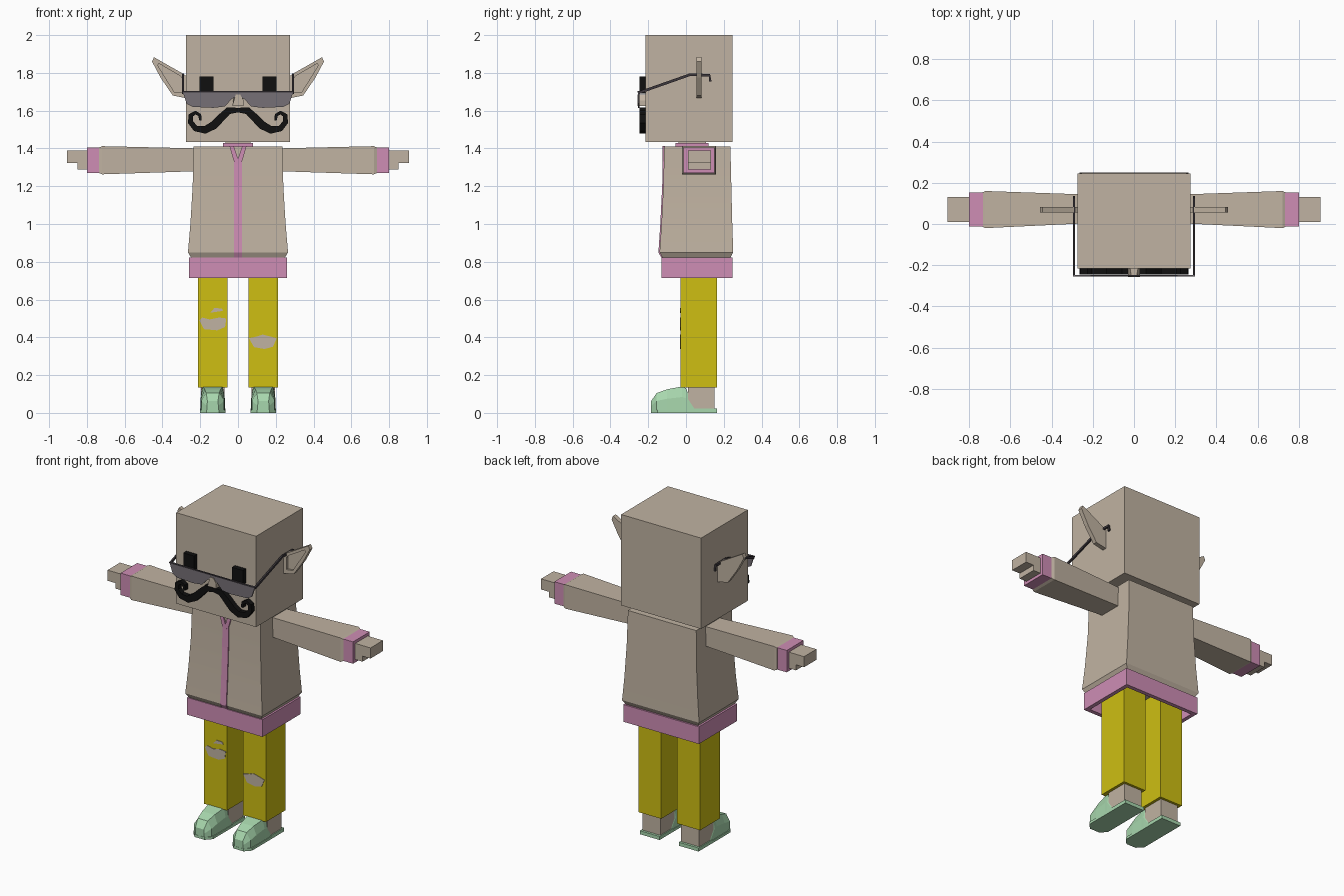
import bpy
import bmesh
import math
from mathutils import Vector

cube = bpy.data.objects.get("Cube")
if cube:
    bpy.data.objects.remove(cube, do_unlink=True)


def material(name, r, g, b):
    m = bpy.data.materials.new(name)
    m.use_nodes = True
    m.diffuse_color = (r, g, b, 1)
    m.node_tree.nodes["Principled BSDF"].inputs["Base Color"].default_value = (r, g, b, 1)
    return m


TAN = material("tan", 0.53, 0.45, 0.36)
PINK = material("pink", 0.62, 0.27, 0.46)
YELLOW = material("yellow", 0.62, 0.52, 0.006)
MINT = material("mint", 0.39, 0.68, 0.42)
BLACK = material("black", 0.005, 0.005, 0.005)
LENS = material("lens_grey", 0.18, 0.16, 0.18)
FRAME = material("frame_grey", 0.045, 0.038, 0.045)


def loft(name, rings, mat, cyclic=False):
    """Skin a row of equal rings; cap the ends unless the row closes on itself."""
    bm = bmesh.new()
    vs = [[bm.verts.new(p) for p in ring] for ring in rings]
    n = len(vs[0])
    pairs = list(zip(vs, vs[1:]))
    if cyclic:
        pairs.append((vs[-1], vs[0]))
    else:
        bm.faces.new(vs[0])
        bm.faces.new(vs[-1])
    for a, b in pairs:
        for i in range(n):
            j = (i + 1) % n
            bm.faces.new((a[i], a[j], b[j], b[i]))
    bmesh.ops.recalc_face_normals(bm, faces=bm.faces)
    mesh = bpy.data.meshes.new(name)
    bm.to_mesh(mesh)
    bm.free()
    mesh.materials.append(mat)
    obj = bpy.data.objects.new(name, mesh)
    bpy.context.collection.objects.link(obj)
    return obj


def rect_xy(x0, x1, y0, y1, z):
    return [(x0, y0, z), (x1, y0, z), (x1, y1, z), (x0, y1, z)]


def rect_yz(x, y0, y1, z0, z1):
    return [(x, y0, z0), (x, y1, z0), (x, y1, z1), (x, y0, z1)]


def box(name, x0, x1, y0, y1, z0, z1, mat):
    return loft(name, [rect_xy(x0, x1, y0, y1, z) for z in (z0, z1)], mat)


def outline(pts, y, s=1):
    return [(s * x, y, z) for x, z in pts]


def plate(name, pts, y0, y1, mat, s=1):
    return loft(name, [outline(pts, y0, s), outline(pts, y1, s)], mat)


def ribbon(name, path, widths, place, d0, d1, mat):
    """Flat strip along a 2D path; place maps (u, v, depth) to a 3D point."""
    pts = [Vector(p) for p in path]
    rings = []
    for i, p in enumerate(pts):
        t = (pts[min(i + 1, len(pts) - 1)] - pts[max(i - 1, 0)]).normalized()
        side = Vector((-t.y, t.x)) * widths[i]
        a, b = p + side, p - side
        rings.append([place(a.x, a.y, d0), place(b.x, b.y, d0),
                      place(b.x, b.y, d1), place(a.x, a.y, d1)])
    return loft(name, rings, mat)


# Head, neck and collar
box("head", -0.275, 0.275, -0.215, 0.245, 1.435, 2.0, TAN)
box("neck", -0.065, 0.065, -0.04, 0.105, 1.38, 1.44, TAN)
loft("collar", [rect_xy(-0.08, 0.08, -0.055, 0.12, 1.4),
                rect_xy(-0.08, 0.08, -0.055, 0.12, 1.428),
                rect_xy(-0.065, 0.065, -0.04, 0.105, 1.428),
                rect_xy(-0.065, 0.065, -0.04, 0.105, 1.4)], PINK, cyclic=True)

# Flared jacket: height, half width, front, back
levels = [(0.822, 0.248, -0.125, 0.235), (0.85, 0.265, -0.14, 0.25),
          (1.0, 0.252, -0.13, 0.245), (1.2, 0.24, -0.12, 0.24),
          (1.41, 0.235, -0.115, 0.235)]
jacket = loft("jacket", [rect_xy(-w, w, f, b, z) for z, w, f, b in levels], TAN)
bpy.ops.object.select_all(action="DESELECT")
jacket.select_set(True)
bpy.context.view_layer.objects.active = jacket
bpy.ops.object.shade_smooth_by_angle(angle=math.radians(15))
stripe = levels[:-1] + [(1.34, 0.235, -0.117, 0.235)]
loft("front_stripe", [rect_xy(-0.021, 0.021, f - 0.006, f + 0.01, z)
                      for z, w, f, b in stripe], PINK)

# Hem band, open underneath
hem = (-0.26, 0.26, -0.13, 0.245)
inner = (-0.235, 0.235, -0.105, 0.22)
loft("hem_band", [rect_xy(*hem, 0.715), rect_xy(*hem, 0.822),
                  rect_xy(*inner, 0.822), rect_xy(*inner, 0.715)], PINK, cyclic=True)

# Nose, wider at its base
loft("nose", [[(-0.03, y, 1.625), (0.03, y, 1.625), (0.03, y, 1.655),
               (w, y, 1.685), (-w, y, 1.685)] for y, w in ((-0.21, 0.02), (-0.258, 0.012))], TAN)

# Outlines shared by both sides
ear_outer = [(0.27, 1.665), (0.345, 1.68), (0.41, 1.775), (0.455, 1.86),
             (0.445, 1.883), (0.29, 1.795), (0.27, 1.78)]
ear_inner = [(0.295, 1.695), (0.338, 1.7), (0.385, 1.775), (0.425, 1.84),
             (0.42, 1.85), (0.305, 1.783), (0.295, 1.77)]
lens = [(0.0, 1.672), (0.03, 1.665), (0.07, 1.622), (0.13, 1.615), (0.24, 1.62),
        (0.272, 1.637), (0.295, 1.705), (0.0, 1.698)]
moustache = [(0.0, 1.603), (0.05, 1.6), (0.09, 1.562), (0.13, 1.522), (0.175, 1.498),
             (0.225, 1.506), (0.252, 1.54), (0.25, 1.575), (0.225, 1.59),
             (0.203, 1.577), (0.198, 1.548)]
thickness = [0.012, 0.019, 0.021, 0.022, 0.02, 0.016, 0.014, 0.012, 0.01, 0.009, 0.006]
temple = [(-0.25, 1.695), (0.02, 1.79), (0.125, 1.788), (0.128, 1.755)]
# Shoe: depth, toe-side half widths at bottom, middle and top, top height
shoe = [(-0.185, 0.03, 0.03, 0.028, 0.062), (-0.155, 0.06, 0.06, 0.034, 0.105),
        (-0.1, 0.064, 0.062, 0.042, 0.125), (-0.02, 0.064, 0.062, 0.052, 0.14),
        (0.0, 0.064, 0.064, 0.055, 0.13), (0.045, 0.064, 0.064, 0.062, 0.022)]

for side, s in (("left", 1), ("right", -1)):
    def put(name, x0, x1, y0, y1, z0, z1, mat):
        box(side + "_" + name, *sorted((s * x0, s * x1)), y0, y1, z0, z1, mat)

    # Face
    put("eye", 0.13, 0.205, -0.245, -0.21, 1.69, 1.78, BLACK)
    ribbon(side + "_moustache", moustache, thickness,
           lambda u, v, d: (s * u, d, v), -0.245, -0.213, BLACK)

    # Ear with a hollow front
    plate(side + "_ear_back", ear_outer, 0.068, 0.082, TAN, s)
    loft(side + "_ear_rim", [outline(ear_outer, 0.055, s), outline(ear_outer, 0.069, s),
                             outline(ear_inner, 0.069, s), outline(ear_inner, 0.055, s)],
         TAN, cyclic=True)

    # Glasses
    plate(side + "_lens", lens, -0.254, -0.247, LENS, s)
    put("glasses_bar", 0.0, 0.295, -0.2555, -0.2465, 1.696, 1.703, FRAME)
    ribbon(side + "_glasses_arm", temple, [0.007] * 4,
           lambda u, v, d: (s * d, u, v), 0.286, 0.296, FRAME)

    # Collar flap
    plate(side + "_collar_flap", [(0.0, 1.31), (0.0, 1.345), (0.022, 1.412), (0.045, 1.412),
                                  (0.021, 1.33)], -0.125, -0.112, PINK, s)

    # Sleeve, cuff and stepped hand
    loft(side + "_sleeve", [rect_yz(s * 0.2, 0.005, 0.142, 1.28, 1.4),
                            rect_yz(s * 0.72, -0.02, 0.16, 1.263, 1.412),
                            rect_yz(s * 0.735, -0.014, 0.154, 1.27, 1.405)], TAN)
    put("cuff", 0.73, 0.8, -0.012, 0.152, 1.27, 1.406, PINK)
    put("palm", 0.79, 0.85, 0.01, 0.132, 1.288, 1.388, TAN)
    put("fingers", 0.85, 0.905, 0.01, 0.132, 1.322, 1.388, TAN)

    # Trouser leg and ankle
    put("trouser_leg", 0.055, 0.213, -0.03, 0.165, 0.135, 0.822, YELLOW)
    put("ankle", 0.072, 0.196, 0.01, 0.15, 0.02, 0.14, TAN)

    # Shoe with a sole running back under the heel
    cx = s * 0.134
    loft(side + "_shoe", [[(cx - a, y, 0.004), (cx + a, y, 0.004), (cx + m, y, h * 0.6),
                           (cx + t, y, h), (cx - t, y, h), (cx - m, y, h * 0.6)]
                          for y, a, m, t, h in shoe], MINT)
    put("shoe_sole", 0.066, 0.202, 0.035, 0.165, 0.0, 0.022, MINT)
    loft(side + "_front_sole", [[(cx - w, -0.186, z), (cx + w, -0.186, z), (cx + 0.068, -0.15, z),
                                 (cx + 0.068, 0.036, z), (cx - 0.068, 0.036, z),
                                 (cx - 0.068, -0.15, z)]
                                for w, z in ((0.034, 0.0), (0.034, 0.016))], MINT)

# Torn knees
tears = {
    "right_large_tear": [(-0.205, 0.49), (-0.19, 0.505), (-0.15, 0.495), (-0.1, 0.505),
                         (-0.062, 0.5), (-0.068, 0.455), (-0.11, 0.437), (-0.18, 0.443)],
    "right_small_tear": [(-0.148, 0.53), (-0.125, 0.555), (-0.085, 0.553), (-0.08, 0.54)],
    "left_tear": [(0.058, 0.395), (0.1, 0.405), (0.13, 0.415), (0.17, 0.405), (0.205, 0.395),
                  (0.185, 0.35), (0.14, 0.338), (0.085, 0.348)],
}
for name, pts in tears.items():
    plate(name, pts, -0.033, -0.026, TAN)
